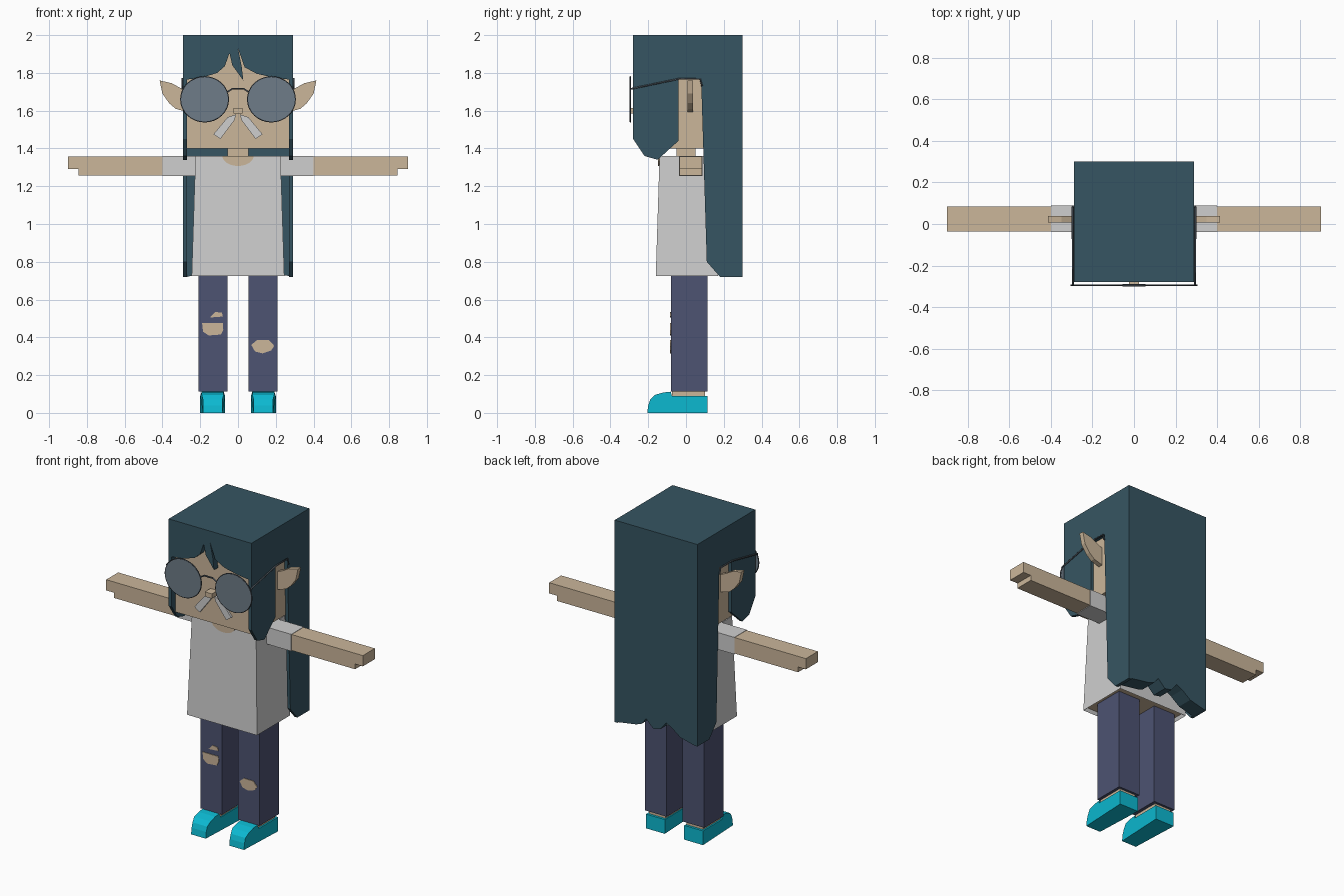
import bpy, bmesh, math
from mathutils import Vector

if "Cube" in bpy.data.objects:
    bpy.data.objects.remove(bpy.data.objects["Cube"], do_unlink=True)


def material(name, rgb):
    lin = [(c / 255 / 12.92) if c < 11 else ((c / 255 + 0.055) / 1.055) ** 2.4 for c in rgb]
    m = bpy.data.materials.new(name)
    m.use_nodes = True
    m.diffuse_color = (*lin, 1)
    m.node_tree.nodes["Principled BSDF"].inputs["Base Color"].default_value = (*lin, 1)
    return m


SKIN = material("skin", (203, 182, 154))
HAIR = material("teal_hair", (54, 85, 98))
SHIRT = material("pale_grey", (207, 207, 207))
JEANS = material("denim", (77, 83, 114))
SHOE = material("cyan", (12, 186, 210))
LENS = material("smoky_lens", (110, 124, 136))
FRAME = material("dark_frame", (70, 78, 86))


def finish(name, bm, *mats):
    bmesh.ops.recalc_face_normals(bm, faces=bm.faces[:])
    mesh = bpy.data.meshes.new(name)
    bm.to_mesh(mesh)
    bm.free()
    for m in mats:
        mesh.materials.append(m)
    ob = bpy.data.objects.new(name, mesh)
    bpy.context.collection.objects.link(ob)
    return ob


def prism_mesh(pts, axis, a, b):
    """Extrude a flat outline along an axis from a to b."""
    place = {"x": lambda p, d: (d, p[0], p[1]),
             "y": lambda p, d: (p[0], d, p[1]),
             "z": lambda p, d: (p[0], p[1], d)}[axis]
    bm = bmesh.new()
    face = bm.faces.new([bm.verts.new(place(p, a)) for p in pts])
    ext = bmesh.ops.extrude_face_region(bm, geom=[face])
    move = Vector(place((0, 0), b - a))
    bmesh.ops.translate(bm, vec=move, verts=[v for v in ext["geom"] if isinstance(v, bmesh.types.BMVert)])
    return bm


def prism(name, pts, axis, a, b, mat):
    return finish(name, prism_mesh(pts, axis, a, b), mat)


def box(name, x, y, z, mat):
    return prism(name, [(x[0], y[0]), (x[1], y[0]), (x[1], y[1]), (x[0], y[1])], "z", *z, mat)


def flip(pts, s):
    return [(s * p[0], p[1]) for p in pts]


def wire(name, pts, radius, mat):
    cu = bpy.data.curves.new(name, "CURVE")
    cu.dimensions = "3D"
    cu.bevel_depth = radius
    cu.bevel_resolution = 1
    cu.use_fill_caps = True
    sp = cu.splines.new("POLY")
    sp.points.add(len(pts) - 1)
    for q, p in zip(sp.points, pts):
        q.co = (*p, 1)
    cu.materials.append(mat)
    bpy.context.collection.objects.link(bpy.data.objects.new(name, cu))


# Head and neck
box("head", (-.27, .27), (-.24, .21), (1.40, 1.96), SKIN)
box("neck", (-.055, .055), (-.05, .05), (1.33, 1.41), SKIN)
box("nose", (-.025, .025), (-.297, -.23), (1.585, 1.615), SKIN)

# Hair: crown, fringe, wavy back sheet and side sheets with an ear gap
box("hair_crown", (-.27, .27), (-.26, .28), (1.95, 2), HAIR)
fringe = [(-.27, 2), (-.27, 1.765), (-.19, 1.775), (-.11, 1.80), (-.07, 1.835), (-.045, 1.905),
          (-.03, 1.84), (.028, 1.76), (.02, 1.83), (0, 1.93), (.035, 1.83), (.10, 1.795),
          (.19, 1.775), (.27, 1.765), (.27, 2)]
prism("hair_fringe", fringe, "y", -.28, -.239, HAIR)
back = [(-.27, 2), (-.27, .72), (-.17, .745), (-.11, .79), (-.07, .81), (-.03, .76), (.02, .75),
        (.07, .80), (.10, .76), (.14, .745), (.27, .725), (.27, 2)]
prism("hair_back", back, "y", .20, .30, HAIR)
side = [(-.28, 2), (-.28, 1.45), (-.22, 1.36), (-.15, 1.34), (-.04, 1.44), (-.04, 1.77),
        (.08, 1.77), (.11, .8), (.18, .72), (.30, .72), (.30, 2)]

# Shirt: tapered block with an open hem
bm = prism_mesh([(-.225, -.14), (.225, -.14), (.225, .15), (-.225, .15)], "z", .725, 1.36)
for v in bm.verts:
    if v.co.z < 1:
        v.co.x *= 1.09
        v.co.y += math.copysign(.02, v.co.y)
bmesh.ops.recalc_face_normals(bm, faces=bm.faces[:])
hem = [f for f in bm.faces if f.normal.z < -.9]
bmesh.ops.inset_individual(bm, faces=hem, thickness=.015)
for f in hem:
    f.material_index = 1
    for v in f.verts:
        v.co.z += .02
finish("shirt", bm, SHIRT, SKIN)
scoop = [(.083 * math.cos(math.pi + math.pi * i / 12), 1.361 + .054 * math.sin(math.pi + math.pi * i / 12))
         for i in range(13)]
prism("neckline", scoop, "y", -.147, -.138, SKIN)

ear = [(.26, 1.70), (.305, 1.72), (.35, 1.745), (.415, 1.76), (.40, 1.69), (.365, 1.64), (.33, 1.61), (.26, 1.59)]
whisker = [(.01, 1.58), (.018, 1.55), (.093, 1.45), (.13, 1.475), (.055, 1.565)]
shoe = [(.115, 0), (.115, .09), (-.075, .09), (-.08, .112), (-.12, .108), (-.165, .095),
        (-.19, .07), (-.2, .04), (-.205, 0)]

# Everything that comes in pairs
for s, tag in ((1, "left"), (-1, "right")):
    prism(f"{tag}_hair_side", side, "x", s * .27, s * .29, HAIR)
    prism(f"{tag}_ear", flip(ear, s), "y", .008, .038, SKIN)
    prism(f"{tag}_moustache", flip(whisker, s), "y", -.252, -.238, SHIRT)

    # Arms
    box(f"{tag}_sleeve", (s * .2, s * .40), (-.038, .088), (1.253, 1.36), SHIRT)
    arm = [(.39, 1.358), (.39, 1.257), (.845, 1.257), (.845, 1.29), (.9, 1.29), (.9, 1.358)]
    prism(f"{tag}_arm", flip(arm, s), "y", -.035, .085, SKIN)

    # Legs and shoes
    box(f"{tag}_trouser_leg", (s * .055, s * .208), (-.08, .115), (.112, .76), JEANS)
    box(f"{tag}_ankle", (s * .075, s * .19), (-.075, .10), (.08, .115), SKIN)
    bm = prism_mesh(shoe, "x", s * .068, s * .2)
    for v in bm.verts:
        squeeze = (.78 if v.co.y < -.18 else 1) * (.88 if v.co.z > .092 else 1)
        v.co.x = s * .134 + (v.co.x - s * .134) * squeeze
    finish(f"{tag}_shoe", bm, SHOE)

    # Glasses
    rim = [(s * .177 + .126 * math.cos(math.tau * i / 32), 1.66 + .119 * math.sin(math.tau * i / 32))
           for i in range(32)]
    prism(f"{tag}_lens", rim, "y", -.298, -.292, LENS)
    wire(f"{tag}_rim", [(x, -.295, z) for x, z in rim + rim[:1]], .004, FRAME)
    wire(f"{tag}_temple", [(s * .294, -.295, 1.715), (s * .295, -.04, 1.768), (s * .295, .075, 1.768),
                           (s * .295, .085, 1.73)], .005, FRAME)
wire("glasses_bridge", [(-.055, -.295, 1.70), (-.03, -.295, 1.716), (.03, -.295, 1.716), (.055, -.295, 1.70)],
     .005, FRAME)

# Ripped holes in the jeans
rips = {"right_knee_hole": [(-.19, .475), (-.185, .43), (-.155, .41), (-.09, .415), (-.078, .44), (-.08, .475)],
        "right_thigh_hole": [(-.148, .505), (-.08, .51), (-.085, .53), (-.12, .535)],
        "left_knee_hole": [(.07, .36), (.09, .325), (.13, .315), (.175, .33), (.192, .355), (.165, .385), (.10, .385)]}
for name, pts in rips.items():
    prism(name, pts, "y", -.084, -.078, SKIN)
